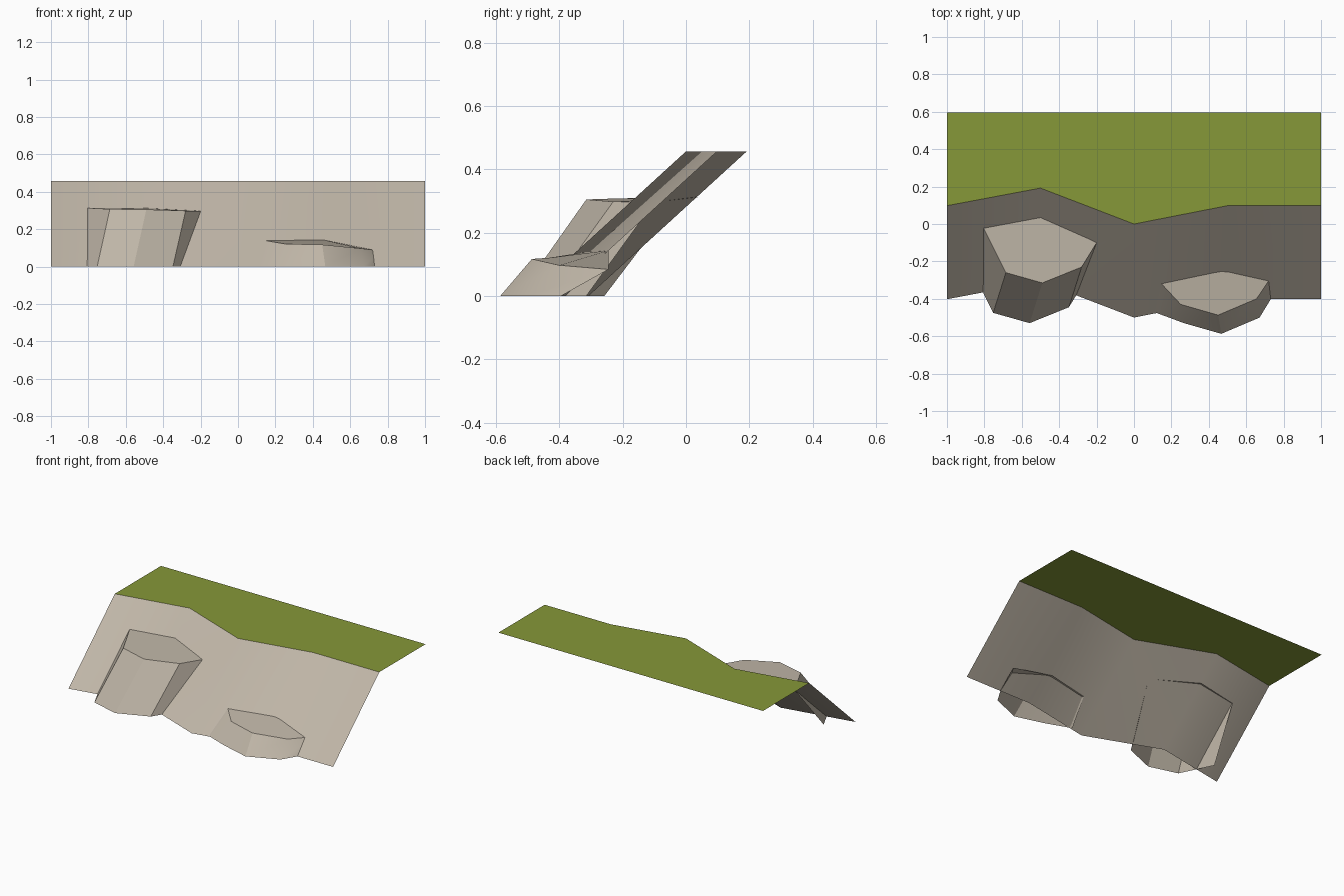
import bpy
import math

if "Cube" in bpy.data.objects:
    bpy.data.objects.remove(bpy.data.objects["Cube"])


def material(name, rgb):
    m = bpy.data.materials.new(name)
    m.diffuse_color = (*rgb, 1.0)
    m.use_nodes = True
    m.node_tree.nodes["Principled BSDF"].inputs["Base Color"].default_value = m.diffuse_color
    return m


STONE = material("warm grey stone", (0.527, 0.470, 0.390))
GRASS = material("olive grass", (0.240, 0.315, 0.040))


def make_part(name, verts, faces, mat, smooth=True):
    mesh = bpy.data.meshes.new(name)
    mesh.from_pydata(verts, [], faces)
    mesh.materials.append(mat)
    ob = bpy.data.objects.new(name, mesh)
    bpy.context.collection.objects.link(ob)
    bpy.ops.object.select_all(action='DESELECT')
    ob.select_set(True)
    bpy.context.view_layer.objects.active = ob
    if smooth:
        bpy.ops.object.shade_smooth_by_angle(angle=math.radians(30))
    return ob


def strip(name, lower, upper, mat, smooth=True):
    """Row of quads between two matching polylines."""
    n = len(lower)
    faces = [(i, i + 1, n + i + 1, n + i) for i in range(n - 1)]
    return make_part(name, lower + upper, faces, mat, smooth)


def outcrop(name, lower, upper, rear):
    """Open-backed boulder: side quads plus a top that ends at a rear point."""
    n = len(lower)
    faces = [(i, i + 1, n + i + 1, n + i) for i in range(n - 1)]
    faces.append(tuple(range(n, 2 * n + 1)))
    return make_part(name, lower + upper + [rear], faces, STONE)


# Folded sloping cliff wall and the flat grass behind its rim
HEIGHT = 0.457
rim = [(-1, 0.098), (-0.5, 0.192), (0, 0), (0.5, 0.098), (1, 0.098)]
rim_top = [(x, y, HEIGHT) for x, y in rim]
strip("cliff_wall", [(x, y - 0.5, 0) for x, y in rim], rim_top, STONE)
strip("grass_top", rim_top, [(x, 0.597, HEIGHT) for x, y in rim], GRASS, False)

# Tall outcrop on the left: a leaning prism
tall_top = [(-0.805, -0.02, 0.313), (-0.685, -0.26, 0.307), (-0.49, -0.315, 0.305),
            (-0.28, -0.23, 0.298), (-0.2, -0.1, 0.297)]
tall_base = [(x - 0.068, y - 0.215, 0) for x, y, z in tall_top]
tall_base[0] = (-0.86, -0.258, 0)
outcrop("tall_outcrop", tall_base, tall_top, (-0.5, 0.045, 0.313))

# Low outcrop on the right
low_top = [(0.14, -0.312, 0.140), (0.25, -0.43, 0.121), (0.45, -0.487, 0.117),
           (0.655, -0.40, 0.097), (0.76, -0.245, 0.084)]
low_base = [(x + 0.017, y - 0.1, 0) for x, y, z in low_top]
low_base[0] = (0.10, -0.468, 0)
low_base[-1] = (0.735, -0.395, 0)
outcrop("low_outcrop", low_base, low_top, (0.45, -0.245, 0.144))
